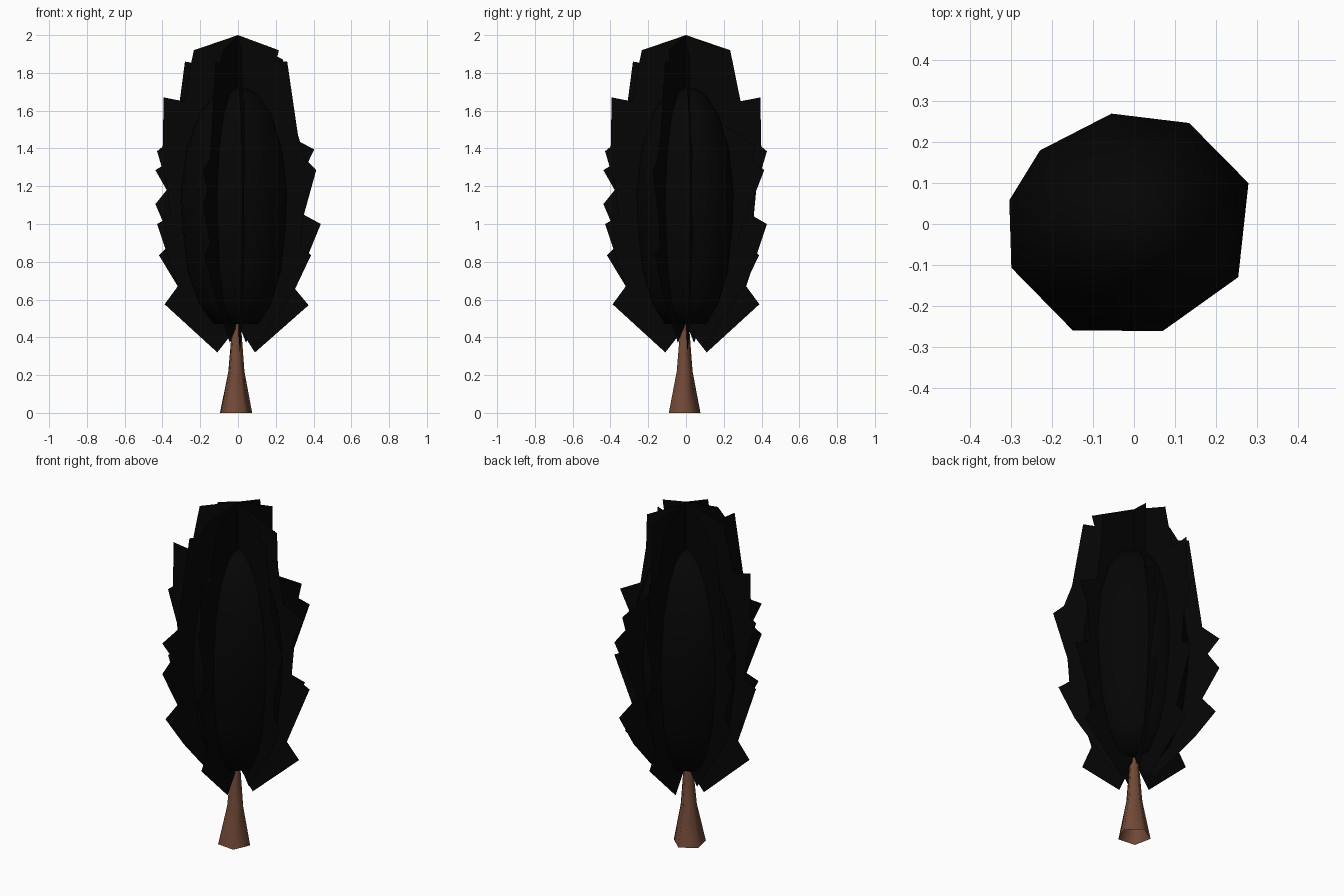
import bpy, bmesh, math

if "Cube" in bpy.data.objects:
    bpy.data.objects.remove(bpy.data.objects["Cube"])

def mat(name, c):
    m = bpy.data.materials.new(name)
    m.diffuse_color = (*c, 1)
    m.use_nodes = True
    m.node_tree.nodes["Principled BSDF"].inputs["Base Color"].default_value = m.diffuse_color
    return m

black = mat("dark foliage", (0.0015, 0.0015, 0.0015))
brown = mat("bark brown", (0.165, 0.067, 0.038))

def finish(bm, name, m):
    me = bpy.data.meshes.new(name)
    bm.to_mesh(me)
    bm.free()
    me.materials.append(m)
    ob = bpy.data.objects.new(name, me)
    bpy.context.collection.objects.link(ob)
    return ob

def loft(name, rings, m, bottom=True):
    """Join closed rings of points and cap the ends."""
    bm = bmesh.new()
    vs = [[bm.verts.new(p) for p in r] for r in rings]
    n = len(vs[0])
    for a, b in zip(vs, vs[1:]):
        for i in range(n):
            j = (i + 1) % n
            bm.faces.new((a[i], a[j], b[j], b[i]))
    if bottom:
        bm.faces.new(vs[0][::-1])
    bm.faces.new(vs[-1])
    ob = finish(bm, name, m)
    bpy.context.view_layer.objects.active = ob
    ob.select_set(True)
    bpy.ops.object.shade_smooth_by_angle(angle=math.radians(75))
    ob.select_set(False)
    return ob

# Trunk: flared five-sided taper, open underneath
loft("trunk", [[(c + r * math.cos(math.radians(12 + 72 * i)),
                 c + r * math.sin(math.radians(12 + 72 * i)), z) for i in range(5)]
               for z, r, c in ((0, .09, -.013), (.22, .045, -.01),
                               (.47, .024, -.008), (.8, .015, 0))], brown, False)

# Foliage core: irregular nine-sided egg
outline = [(.28, .1), (.135, .247), (-.055, .27), (-.23, .18), (-.305, .058),
           (-.30, -.107), (-.15, -.26), (.07, -.262), (.255, -.13)]
loft("foliage_core", [[(x * s, y * s, z) for x, y in outline]
                      for z, s in ((.47, .42), (.58, .68), (.75, .88), (1.0, .98), (1.17, 1),
                                   (1.4, .9), (1.58, .68), (1.68, .42), (1.72, .18))], black)

# Leaf sheets: jagged upright half outlines (radius, height), fanned about the trunk
big_a = [(0, .46), (.11, .32), (.39, .575), (.32, .67), (.43, 1.0), (.36, 1.04),
         (.375, 1.2), (.43, 1.385), (.40, 1.41), (.395, 1.67), (.29, 1.65), (.235, 1.92), (0, 2)]
big_b = [(0, .46), (.09, .32), (.375, .57), (.30, .66), (.44, 1.0), (.33, 1.06),
         (.35, 1.28), (.405, 1.395), (.28, 1.46), (.245, 1.68), (.24, 1.87), (0, 1.99)]
small_a = [(0, .48), (.11, .37), (.34, .66), (.455, .835), (.38, .9), (.475, 1.105),
           (.41, 1.18), (.475, 1.285), (.38, 1.34), (.305, 1.86), (.245, 1.85), (.2, 1.92), (0, 2)]
small_b = [(0, .48), (.11, .37), (.33, .66), (.42, .835), (.30, .93),
           (.45, 1.285), (.38, 1.34), (.40, 1.42), (.22, 1.52), (.215, 1.92), (0, 2)]
small_c = [(0, .48), (.11, .37), (.33, .66), (.42, .835), (.36, .88), (.37, 1.02),
           (.45, 1.285), (.39, 1.34), (.345, 1.47), (.283, 1.86), (.22, 1.86), (.235, 1.92), (0, 2)]
for k, (deg, prof) in enumerate(((5, big_b), (67, small_b), (95, big_a), (157, small_a),
                                 (185, big_a), (247, small_a), (275, big_a), (337, small_c))):
    a = math.radians(deg)
    bm = bmesh.new()
    f = bm.faces.new([bm.verts.new((r * math.cos(a), r * math.sin(a), z)) for r, z in prof])
    f.normal_update()
    bmesh.ops.triangulate(bm, faces=bm.faces)
    finish(bm, "leaf_sheet_%d" % (k + 1), black)
